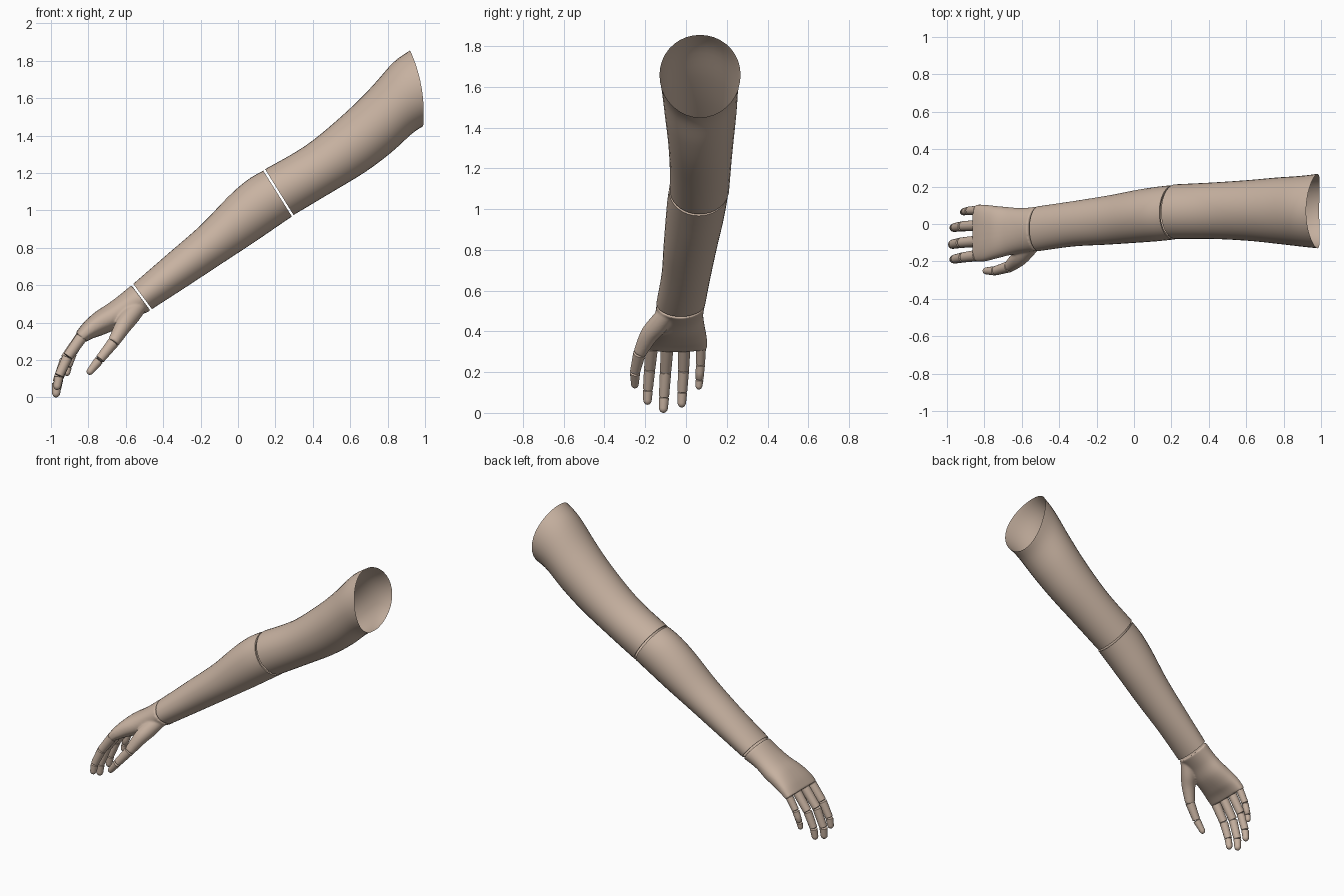
import bpy, bmesh, math
from mathutils import Vector

if "Cube" in bpy.data.objects:
    bpy.data.objects.remove(bpy.data.objects["Cube"])

skin = bpy.data.materials.new("skin")
skin.diffuse_color = (0.58, 0.45, 0.36, 1)
skin.use_nodes = True
skin.node_tree.nodes["Principled BSDF"].inputs["Base Color"].default_value = skin.diffuse_color


def ring(c, u, v, n=2.0, bow=0.0, sides=36):
    """Superellipse loop around c with half axes u and v."""
    pts = []
    for i in range(sides):
        a = 2 * math.pi * i / sides
        p = math.copysign(abs(math.cos(a)) ** (2 / n), math.cos(a))
        q = math.copysign(abs(math.sin(a)) ** (2 / n), math.sin(a))
        pts.append(c + u * p + v * q + Vector((0.97, 0, 0.22)) * bow * (1 - p * p))
    return pts


def loft(name, rings, cap_a=False, cap_b=False):
    bm = bmesh.new()
    loops = [[bm.verts.new(p) for p in r] for r in rings]
    n = len(loops[0])
    for a, b in zip(loops, loops[1:]):
        for i in range(n):
            j = (i + 1) % n
            bm.faces.new((a[i], a[j], b[j], b[i]))
    if cap_a:
        bm.faces.new(loops[0][::-1])
    if cap_b:
        bm.faces.new(loops[-1])
    bmesh.ops.recalc_face_normals(bm, faces=bm.faces)
    me = bpy.data.meshes.new(name)
    bm.to_mesh(me)
    bm.free()
    me.materials.append(skin)
    ob = bpy.data.objects.new(name, me)
    bpy.context.collection.objects.link(ob)
    bpy.ops.object.select_all(action='DESELECT')
    ob.select_set(True)
    bpy.context.view_layer.objects.active = ob
    bpy.ops.object.shade_smooth_by_angle(angle=math.radians(50))
    return ob


def spline(keys, steps=5):
    """Catmull-Rom through tuples of numbers."""
    k = [keys[0]] + list(keys) + [keys[-1]]
    out = []
    for i in range(1, len(k) - 2):
        for s in range(steps):
            t = s / steps
            out.append([0.5 * (2 * b + (c - a) * t + (2 * a - 5 * b + 4 * c - d) * t * t
                               + (3 * b - a - 3 * c + d) * t ** 3)
                        for a, b, c, d in zip(*k[i - 1:i + 3])])
    return out + [list(keys[-1])]


def limb(keys, lip_a, lip_b):
    """Keys: upper x,z, lower x,z, front y, back y, squareness, bow."""
    rings = []
    secs = spline(keys)
    for i, (ux, uz, lx, lz, y0, y1, n, bow) in enumerate(secs):
        c = Vector(((ux + lx) / 2, (y0 + y1) / 2, (uz + lz) / 2))
        u = Vector(((ux - lx) / 2, 0, (uz - lz) / 2))
        v = Vector((0, (y1 - y0) / 2, 0))
        r = ring(c, u, v, n, bow)
        lip = ring(c, u * 0.93, v * 0.93, n, bow)
        if i == 0 and lip_a:
            rings.append(lip)
        rings.append(r)
        if i == len(secs) - 1 and lip_b:
            rings.append(lip)
    return rings


def tube(pts, sides=20):
    """Round sections from (position, radius) pairs."""
    rings = []
    for i, (p, r) in enumerate(pts):
        d = (pts[min(i + 1, len(pts) - 1)][0] - pts[max(i - 1, 0)][0]).normalized()
        v = (Vector((0, 1, 0)) - d * d.y).normalized()
        rings.append(ring(p, d.cross(v) * r, v * r, sides=sides))
    return rings


def phalanx(name, a, b, ra, rb, tip):
    a, b = Vector(a), Vector(b)
    d = b - a
    L = d.length
    d.normalize()
    if tip:
        pts = [(a + d * 0.003, ra * 0.82), (a + d * 0.006, ra)]
        for k in range(7):
            t = math.radians(k * 14.5)
            pts.append((b - d * rb * 1.2 * (1 - math.sin(t)), rb * math.cos(t)))
    else:
        pts = [(a + d * 0.003, ra * 0.82), (a + d * 0.006, ra),
               (a + d * L * 0.5, (ra + rb) * 0.5), (b - d * 0.003, rb), (b, rb * 0.82)]
    loft(name, tube(pts), True, True)


# Upper arm: open at the shoulder
loft("upper_arm", limb([
    (0.92, 1.855, 0.99, 1.45, -0.13, 0.268, 2, 0.027),
    (0.83, 1.79, 0.93, 1.41, -0.12, 0.257, 2, 0.01),
    (0.70, 1.645, 0.82, 1.31, -0.105, 0.248, 2, 0),
    (0.55, 1.50, 0.68, 1.205, -0.09, 0.235, 2, 0),
    (0.36, 1.345, 0.49, 1.09, -0.08, 0.222, 2, 0),
    (0.145, 1.22, 0.297, 0.975, -0.08, 0.212, 2, 0)], False, True))

# Forearm
loft("forearm", limb([
    (0.135, 1.212, 0.288, 0.967, -0.083, 0.208, 2, 0),
    (0.05, 1.162, 0.20, 0.907, -0.092, 0.199, 2, 0),
    (-0.05, 1.075, 0.08, 0.825, -0.10, 0.182, 2, 0),
    (-0.20, 0.92, -0.08, 0.72, -0.11, 0.152, 2, 0),
    (-0.38, 0.763, -0.27, 0.595, -0.12, 0.122, 2, 0),
    (-0.56, 0.607, -0.46, 0.472, -0.145, 0.095, 2, 0)], True, True))

# Palm with the thumb mound blended in
palm = loft("palm", limb([
    (-0.57, 0.600, -0.467, 0.463, -0.145, 0.093, 2, 0),
    (-0.64, 0.542, -0.56, 0.422, -0.152, 0.085, 2.1, 0),
    (-0.70, 0.498, -0.635, 0.372, -0.167, 0.09, 2.2, 0),
    (-0.765, 0.455, -0.72, 0.335, -0.186, 0.097, 2.4, 0),
    (-0.825, 0.40, -0.77, 0.318, -0.20, 0.103, 2.7, 0),
    (-0.868, 0.345, -0.812, 0.297, -0.203, 0.104, 3, 0)], False, False), True, True)
mound_keys = spline([(-0.53, -0.09, 0.49, 0.045), (-0.575, -0.135, 0.435, 0.05),
                     (-0.615, -0.182, 0.38, 0.045), (-0.667, -0.228, 0.292, 0.032)])
mound = loft("thumb_mound", tube([(Vector(k[:3]), k[3]) for k in mound_keys]), True, True)
bpy.ops.object.select_all(action='DESELECT')
mound.select_set(True)
palm.select_set(True)
bpy.context.view_layer.objects.active = palm
bpy.ops.object.join()
rm = palm.modifiers.new("blend", 'REMESH')
rm.mode = 'VOXEL'
rm.voxel_size = 0.006
rm.use_smooth_shade = True
sm = palm.modifiers.new("soften", 'SMOOTH')
sm.factor = 0.5
sm.iterations = 10

# Fingers: knuckle, two joints and tip, with base and end radius
fingers = {
    "index": ([(-0.834, -0.168, 0.325), (-0.91, -0.178, 0.218), (-0.957, -0.187, 0.115),
               (-0.97, -0.19, 0.04)], 0.031, 0.021),
    "middle": ([(-0.836, -0.092, 0.328), (-0.923, -0.100, 0.205), (-0.968, -0.108, 0.08),
                (-0.974, -0.112, 0.0)], 0.031, 0.022),
    "ring": ([(-0.836, -0.008, 0.328), (-0.915, -0.012, 0.212), (-0.957, -0.018, 0.105),
              (-0.969, -0.022, 0.027)], 0.030, 0.021),
    "little": ([(-0.834, 0.073, 0.325), (-0.882, 0.071, 0.240), (-0.908, 0.066, 0.165),
                (-0.917, 0.062, 0.115)], 0.025, 0.017),
    "thumb": ([(-0.664, -0.227, 0.297), (-0.74, -0.250, 0.202), (-0.803, -0.251, 0.124)],
              0.031, 0.019),
}
for name, (joints, r0, r1) in fingers.items():
    n = len(joints) - 1
    for i in range(n):
        phalanx(f"{name}_finger_{i + 1}" if name != "thumb" else f"thumb_{i + 1}",
                joints[i], joints[i + 1], r0 + (r1 - r0) * i / n,
                r0 + (r1 - r0) * (i + 1) / n, i == n - 1)
